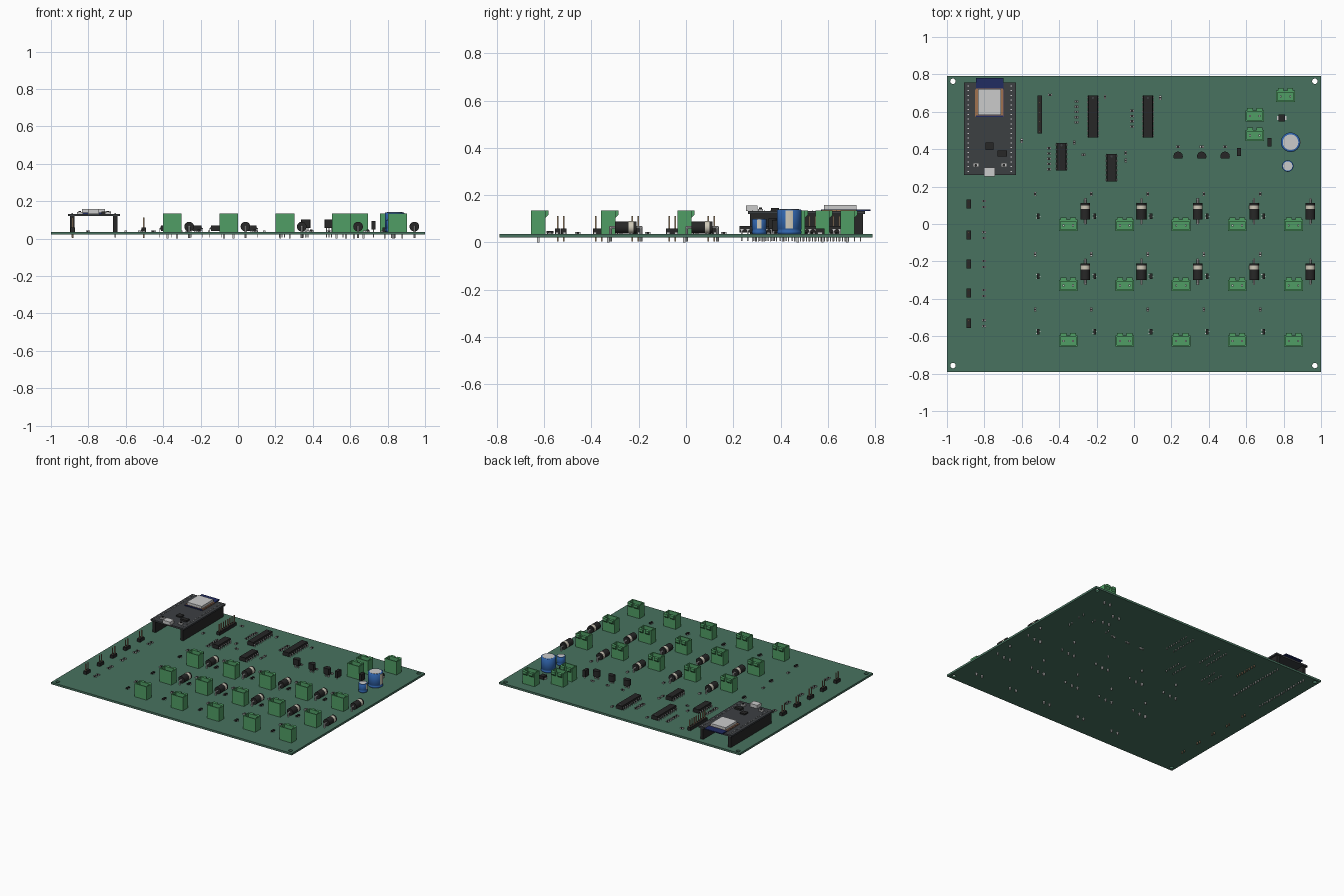
import bpy, bmesh, math
from mathutils import Matrix, Vector

if "Cube" in bpy.data.objects:
    bpy.data.objects.remove(bpy.data.objects["Cube"])

COL = {
    "green_board": (0.065, 0.17, 0.115), "terminal_green": (0.08, 0.34, 0.13),
    "black": (0.02, 0.02, 0.02), "charcoal": (0.045, 0.05, 0.055),
    "silver": (0.55, 0.55, 0.53), "copper": (0.35, 0.17, 0.08), "navy": (0.015, 0.025, 0.12),
    "blue": (0.03, 0.13, 0.42), "cream": (0.62, 0.58, 0.48), "pin_tan": (0.4, 0.28, 0.17),
}
MAT = {}
for n, c in COL.items():
    MAT[n] = bpy.data.materials.new(n)
    MAT[n].diffuse_color = (*c, 1)
T = 0.036  # board top height


# shape helpers: each returns a (colour, builder) pair
def box(col, x0, x1, y0, y1, z0, z1):
    def f(bm):
        m = Matrix.Translation(((x0 + x1) / 2, (y0 + y1) / 2, (z0 + z1) / 2)) @ \
            Matrix.Diagonal((x1 - x0, y1 - y0, z1 - z0, 1))
        bmesh.ops.create_cube(bm, size=1, matrix=m)
    return col, f


def cyl(col, p, q, r, n=12):
    def f(bm):
        a, b = Vector(p), Vector(q)
        rot = (b - a).to_track_quat('Z', 'Y').to_matrix().to_4x4()
        old = set(bm.faces)
        bmesh.ops.create_cone(bm, cap_ends=True, segments=n, radius1=r, radius2=r,
                              depth=(b - a).length, matrix=Matrix.Translation((a + b) / 2) @ rot)
        for face in set(bm.faces) - old:
            face.smooth = len(face.verts) == 4 and n > 8
    return col, f


def prism(col, pts, vec):
    def f(bm):
        vs = [bm.verts.new(p) for p in pts]
        ex = bmesh.ops.extrude_face_region(bm, geom=[bm.faces.new(vs)], use_keep_orig=True)
        bmesh.ops.translate(bm, vec=vec, verts=[g for g in ex["geom"] if isinstance(g, bmesh.types.BMVert)])
        bmesh.ops.recalc_face_normals(bm, faces=bm.faces[:])
    return col, f


def lathe(col, prof, n=32):
    def f(bm):
        rings = [[bm.verts.new((r * math.cos(2 * math.pi * i / n), r * math.sin(2 * math.pi * i / n), z))
                  for i in range(n)] for r, z in prof]
        for a, b in zip(rings, rings[1:]):
            for i in range(n):
                j = (i + 1) % n
                bm.faces.new((a[i], a[j], b[j], b[i])).smooth = True
        bm.faces.new(rings[0][::-1])
        bm.faces.new(rings[-1])
    return col, f


def mesh(name, shapes):
    bm = bmesh.new()
    me = bpy.data.meshes.new(name)
    slots = []
    for col, f in shapes:
        if col not in slots:
            slots.append(col)
            me.materials.append(MAT[col])
        old = set(bm.faces)
        f(bm)
        for face in set(bm.faces) - old:
            face.material_index = slots.index(col)
    bm.to_mesh(me)
    bm.free()
    return me


def place(me, *spots):
    for s in spots:
        ob = bpy.data.objects.new(me.name, me)
        ob.location = (s[0], s[1], 0)
        ob.rotation_euler.z = math.radians(s[2]) if len(s) > 2 else 0
        bpy.context.collection.objects.link(ob)
    return ob


# circuit board with four mounting holes
board = place(mesh("circuit_board", [box("green_board", -1, 1, -0.79, 0.79, 0.021, T)]), (0, 0))
cutter = place(mesh("hole_cutter", [cyl("green_board", (x, y, -0.1), (x, y, 0.1), 0.0145, 24)
                                    for x in (-0.968, 0.967) for y in (-0.757, 0.763)]), (0, 0))
cutter.hide_render = True
cutter.hide_viewport = True
mod = board.modifiers.new("holes", 'BOOLEAN')
mod.operation = 'DIFFERENCE'
mod.object = cutter

# open-topped terminal block with rear hooks and two pins
G = "terminal_green"
shapes = [box(G, -0.05, 0.05, -0.037, 0.023, T, 0.06),
          box(G, -0.05, 0.05, -0.037, -0.029, 0.06, 0.135),
          box(G, -0.05, 0.05, 0.014, 0.023, 0.06, 0.135)]
for s in (-1, 1):
    a, b = sorted((s * 0.05, s * 0.042))
    shapes.append(box(G, a, b, -0.029, 0.014, 0.06, 0.135))
    c = s * 0.0254
    shapes.append(prism(G, [(c - 0.016, 0.023, 0.135), (c - 0.016, 0.036, 0.135), (c - 0.016, 0.036, 0.117),
                            (c - 0.016, 0.023, 0.104)], (0.032, 0, 0)))
    shapes.append(box("silver", c - 0.005, c + 0.005, -0.0125, -0.0025, 0, 0.115))
terminal = mesh("terminal_block", shapes)
cols = [-0.351 + 0.301 * i for i in range(5)]
for y in (0, -0.322, -0.618):
    place(terminal, *[(x, y) for x in cols])
place(terminal, (0.81, 0.69), (0.645, 0.585), (0.645, 0.48))

# axial diode lying along y
shapes = [cyl("black", (0, -0.045, 0.064), (0, 0.045, 0.064), 0.0255, 24),
          cyl("cream", (0, 0.012, 0.064), (0, 0.032, 0.064), 0.026, 24)]
for s in (-1, 1):
    shapes += [cyl("silver", (0, s * 0.04, 0.064), (0, s * 0.068, 0.064), 0.006, 8),
               cyl("silver", (0, s * 0.065, 0.068), (0, s * 0.065, 0.004), 0.006, 8)]
diode = mesh("diode", shapes)
for y in (0.068, -0.255):
    place(diode, *[(x + 0.09, y) for x in cols])


# upright pin header along y
def header(name, n):
    out = []
    for i in range(n):
        y = (i - (n - 1) / 2) * 0.0254
        out += [box("black", -0.0125, 0.0125, y - 0.0125, y + 0.0125, T, 0.059),
                box("pin_tan", -0.0032, 0.0032, y - 0.0032, y + 0.0032, 0.004, 0.112)]
    return mesh(name, out)


place(header("jumper_header", 2), *[(-0.884, y) for y in (0.107, -0.059, -0.214, -0.369, -0.53)])
place(header("long_header", 8), (-0.504, 0.585))


# dual in-line chip
def dip(name, n, w=0.027):
    L = n * 0.0254 / 2 - 0.003
    out = [prism("black", [(-w, -L, 0.055), (-w + 0.003, -L, 0.07), (w - 0.003, -L, 0.07), (w, -L, 0.055),
                           (w - 0.003, -L, 0.041), (-w + 0.003, -L, 0.041)], (0, 2 * L, 0)),
           cyl("charcoal", (0, L - 0.012, 0.069), (0, L - 0.012, 0.0712), 0.006)]
    for i in range(n):
        y = (i - (n - 1) / 2) * 0.0254
        for s in (-1, 1):
            a, b = sorted((s * (w - 0.004), s * (w + 0.005)))
            out.append(box("silver", a, b, y - 0.006, y + 0.006, 0.052, 0.056))
            a, b = sorted((s * (w + 0.002), s * (w + 0.005)))
            out.append(box("silver", a, b, y - 0.003, y + 0.003, 0.006, 0.055))
    return mesh(name, out)


place(dip("driver_chip", 9), (-0.22, 0.575), (0.074, 0.575))
place(dip("logic_chip", 6), (-0.12, 0.3), (-0.388, 0.36))

# transistors with a D-shaped body
arc = [(0.025 * math.cos(math.radians(a)), 0.025 * math.sin(math.radians(a)), 0.057) for a in range(-30, 211, 15)]
place(mesh("transistor", [prism("black", arc, (0, 0, 0.045))] +
           [box("silver", x - 0.003, x + 0.003, -0.003, 0.003, 0.006, 0.06) for x in (-0.013, 0, 0.013)]),
      (0.236, 0.362), (0.362, 0.362), (0.487, 0.362))
place(mesh("upright_component", [box("black", -0.011, 0.011, -0.022, 0.022, 0.048, 0.095)] +
           [box("silver", -0.003, 0.003, y - 0.003, y + 0.003, 0.006, 0.05) for y in (-0.013, 0.013)]),
      (0.562, 0.385), (0.725, 0.437))
place(mesh("power_diode", [box("black", -0.018, 0.018, -0.019, 0.019, T, 0.06),
                           box("silver", -0.025, 0.025, -0.01, 0.01, T, 0.044)]), (0.79, 0.567))


# electrolytic capacitors: rolled sleeve, pale stripe, metal top
def can(name, r, top):
    g = r * 0.06
    return mesh(name, [
        lathe("blue", [(r * 0.93, T), (r, T + g), (r, T + 0.012), (r * 0.93, T + 0.016), (r, T + 0.021),
                       (r, top - g), (r * 0.93, top), (r * 0.8, top)]),
        cyl("silver", (0, 0, top - 0.01), (0, 0, top + 0.001), r * 0.8, 32),
        prism("cream", [(r * 1.012 * math.cos(math.radians(a)), r * 1.012 * math.sin(math.radians(a)), T + 0.022)
                        for a in range(-18, 19, 6)], (0, 0, top - T - 0.026))] +
        [cyl("silver", (0, s * r * 0.45, 0.004), (0, s * r * 0.45, T + 0.01), 0.004, 8) for s in (-1, 1)])


place(can("large_capacitor", 0.052, 0.14), (0.837, 0.437))
place(can("small_capacitor", 0.031, 0.1), (0.822, 0.31))

# small surface parts: chip resistors and three-legged switches
chip = mesh("chip_resistor", [box("black", -0.006, 0.006, -0.006, 0.006, T, 0.044)] +
            [box("silver", s * 0.008 - 0.003, s * 0.008 + 0.003, -0.0065, 0.0065, T, 0.0445) for s in (-1, 1)])
switch = mesh("surface_transistor", [box("black", -0.007, 0.007, -0.0145, 0.0145, T + 0.002, 0.048)] +
              [box("silver", a, b, y - 0.002, y + 0.002, T, 0.042)
               for a, b, y in ((-0.013, 0, -0.0095), (-0.013, 0, 0.0095), (0, 0.013, 0))])
for x in cols:
    for y in (0, -0.322, -0.618):
        place(switch, (x - 0.16, y + 0.042))
        place(chip, (x - 0.178, y + 0.16, 90))
for y in (0.107, -0.059, -0.214, -0.369, -0.53):
    place(chip, (-0.803, y + 0.016), (-0.803, y - 0.016))
for x, y0, n in ((-0.307, 0.655, 5), (-0.01, 0.605, 4), (-0.455, 0.405, 5)):
    place(chip, *[(x, y0 - 0.028 * i) for i in range(n)])
place(chip, (-0.155, 0.68, 90), (0.14, 0.675, 90), (-0.27, 0.37), (-0.32, 0.435, 90), (-0.045, 0.38, 90),
      (-0.045, 0.34, 90), (0.236, 0.413), (0.362, 0.413), (0.487, 0.413), (-0.6, 0.445, 90), (-0.45, 0.69))

# controller module raised on two socket strips
X = -0.771
shapes = [box("charcoal", -0.91, -0.632, 0.262, 0.757, 0.12, 0.132),
          box("navy", -0.846, -0.698, 0.572, 0.78, 0.132, 0.139),
          box("copper", -0.849, -0.695, 0.575, 0.72, 0.133, 0.138),
          box("copper", -0.844, -0.7, 0.58, 0.724, 0.138, 0.14),
          box("silver", -0.834, -0.71, 0.583, 0.722, 0.139, 0.158),
          box("silver", -0.803, -0.742, 0.253, 0.302, 0.132, 0.157),
          box("black", -0.793, -0.752, 0.395, 0.436, 0.132, 0.141),
          box("black", -0.73, -0.68, 0.36, 0.393, 0.132, 0.145)]
for x in (-0.846, -0.696):
    shapes += [box("silver", x - 0.016, x + 0.016, 0.304, 0.326, 0.132, 0.142),
               cyl("black", (x, 0.315, 0.14), (x, 0.315, 0.148), 0.007)]
place(mesh("controller_module", shapes), (0, 0))
shapes = [box("black", -0.0115, 0.0115, -0.24, 0.24, T, 0.12)]
for i in range(19):
    y = (i - 9) * 0.0254
    shapes += [box("silver", -0.003, 0.003, y - 0.003, y + 0.003, 0.005, T),
               box("silver", -0.003, 0.003, y - 0.003, y + 0.003, 0.12, 0.136)]
place(mesh("socket_strip", shapes), (-0.886, 0.51), (-0.656, 0.51))

for m in bpy.data.materials:
    if m.users and not m.is_grease_pencil:
        m.use_nodes = True
        m.node_tree.nodes["Principled BSDF"].inputs["Base Color"].default_value = m.diffuse_color
